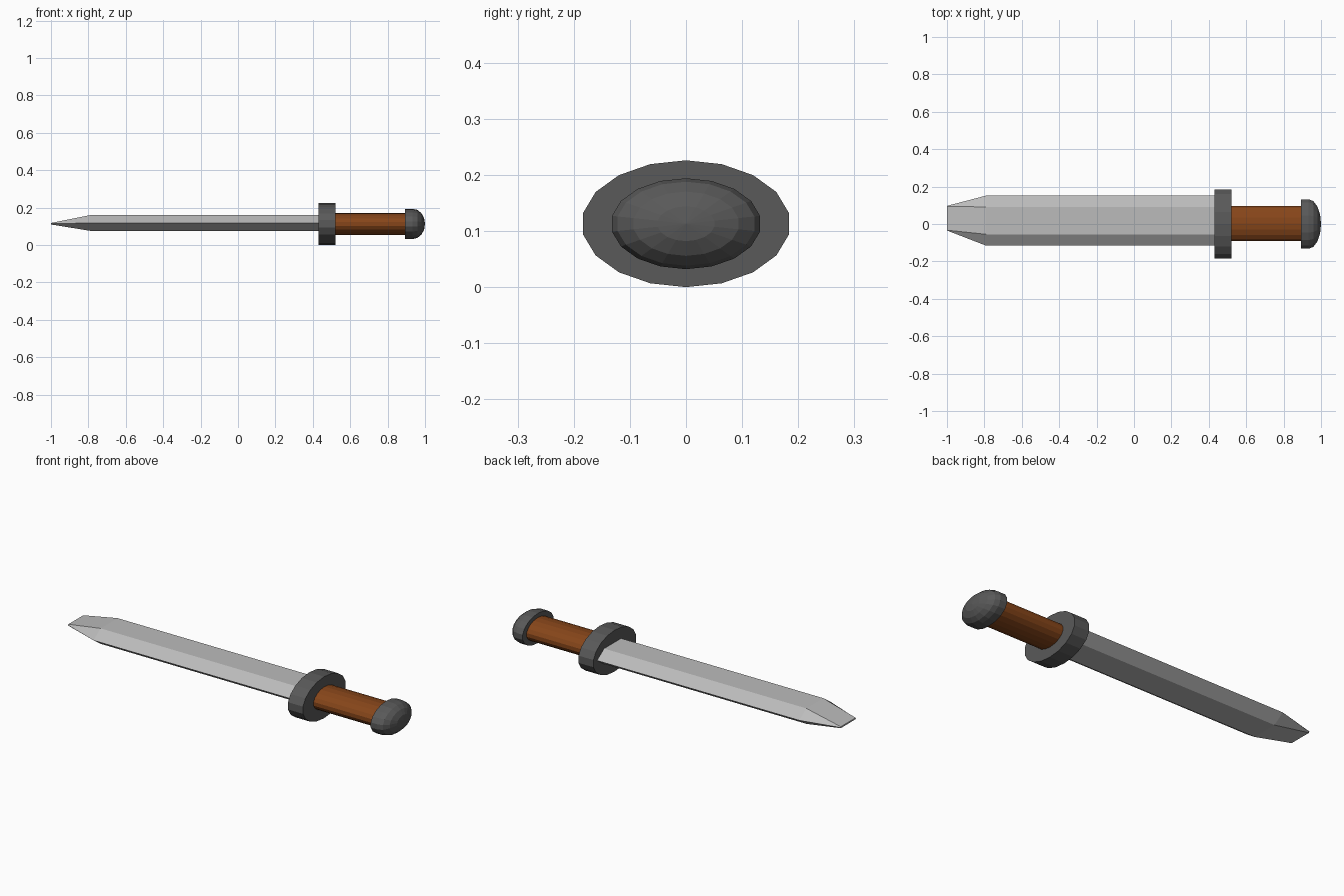
import bpy
import bmesh
from math import sin, cos, pi

if "Cube" in bpy.data.objects:
    bpy.data.objects.remove(bpy.data.objects["Cube"])

CZ = 0.113      # height of the long axis
SIDES = 18


def material(name, colour):
    m = bpy.data.materials.new(name)
    m.diffuse_color = (*colour, 1)
    m.use_nodes = True
    m.node_tree.nodes["Principled BSDF"].inputs["Base Color"].default_value = m.diffuse_color
    return m


def loft(name, rings, mat=None, tip=None):
    """Skin closed rings of points; cap the start, and the end or a tip."""
    bm = bmesh.new()
    loops = [[bm.verts.new(p) for p in ring] for ring in rings]
    n = len(loops[0])
    for a, b in zip(loops, loops[1:]):
        for i in range(n):
            j = (i + 1) % n
            bm.faces.new((a[i], a[j], b[j], b[i]))
    bm.faces.new(loops[0])
    if tip:
        t = bm.verts.new(tip)
        for i in range(n):
            bm.faces.new((loops[-1][i], loops[-1][(i + 1) % n], t))
    else:
        bm.faces.new(loops[-1])
    bmesh.ops.recalc_face_normals(bm, faces=bm.faces[:])
    mesh = bpy.data.meshes.new(name)
    bm.to_mesh(mesh)
    bm.free()
    obj = bpy.data.objects.new(name, mesh)
    bpy.context.collection.objects.link(obj)
    if mat:
        mesh.materials.append(mat)
    return obj


def oval(x, ry, rz, cy=0):
    return [(x, cy + ry * sin(2 * pi * i / SIDES), CZ + rz * cos(2 * pi * i / SIDES))
            for i in range(SIDES)]


def blade_section(x, edge, flat, thick, cy=0.018, cz=0.118):
    """Six-sided section: flat top and bottom, sharp edges at the sides."""
    return [(x, cy + edge, cz), (x, cy + flat, cz + thick), (x, cy - flat, cz + thick),
            (x, cy - edge, cz), (x, cy - flat, cz - thick), (x, cy - flat + 2 * flat, cz - thick)]


dark = material("dark_metal", (0.10, 0.10, 0.10))
brown = material("brown_grip", (0.24, 0.06, 0.01))
steel = material("steel", (0.5, 0.5, 0.5))

# Blade, narrowing to a chisel tip
loft("blade", [blade_section(0.45, 0.134, 0.073, 0.042),
               blade_section(-0.79, 0.134, 0.073, 0.042),
               blade_section(-1.0, 0.066, 0.064, 0.004, cy=0.031, cz=0.114)], steel)

# Guard
loft("guard", [oval(0.43, 0.186, 0.113), oval(0.52, 0.186, 0.113)], dark)

# Grip
loft("grip", [oval(0.51, 0.096, 0.058, 0.003), oval(0.90, 0.096, 0.058, 0.003)], brown)

# Pommel: rim plus dome
dome = [oval(0.893, 0.134, 0.081)]
for k in range(4):
    a = k * pi / 8
    dome.append(oval(0.934 + 0.066 * sin(a), 0.134 * cos(a), 0.081 * cos(a)))
loft("pommel", dome, dark, tip=(1.0, 0, CZ))
